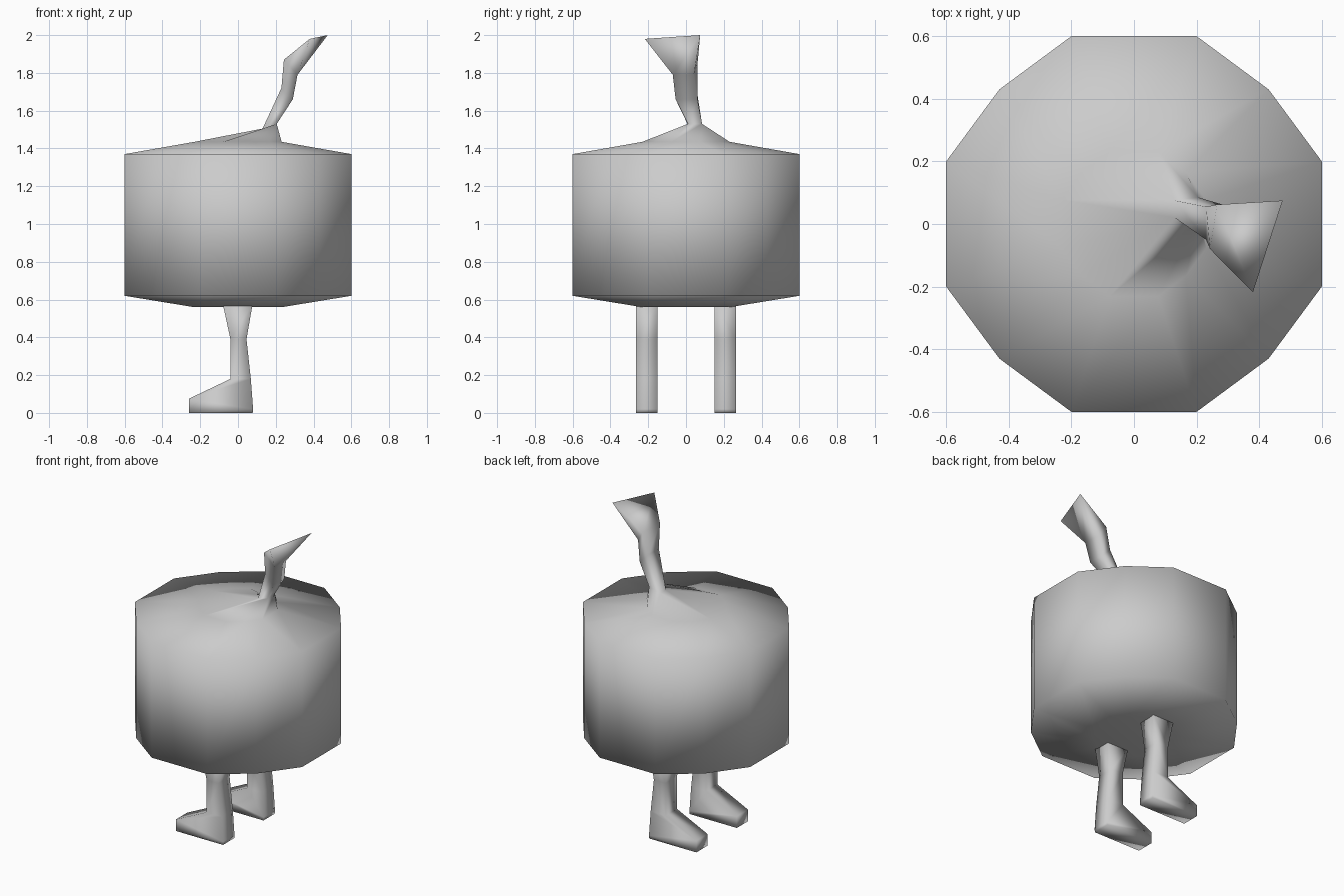
import bpy, bmesh

if "Cube" in bpy.data.objects:
    bpy.data.objects.remove(bpy.data.objects["Cube"])

grey = bpy.data.materials.new("plain grey")
grey.diffuse_color = (0.6, 0.6, 0.6, 1)
grey.use_nodes = True
grey.node_tree.nodes["Principled BSDF"].inputs["Base Color"].default_value = grey.diffuse_color


def finish(bm, name):
    bmesh.ops.remove_doubles(bm, verts=bm.verts, dist=0.0005)
    bmesh.ops.recalc_face_normals(bm, faces=bm.faces)
    me = bpy.data.meshes.new(name)
    bm.to_mesh(me)
    bm.free()
    me.materials.append(grey)
    me.shade_smooth()
    ob = bpy.data.objects.new(name, me)
    bpy.context.collection.objects.link(ob)
    return ob


def loft(bm, rings):
    """Skin a list of rings with equal point counts, merging repeated points."""
    cache = {}

    def vert(p):
        if p not in cache:
            cache[p] = bm.verts.new(p)
        return cache[p]

    def face(pts):
        vs = []
        for p in pts:
            v = vert(p)
            if v not in vs:
                vs.append(v)
        if len(vs) > 2:
            bm.faces.new(vs)

    n = len(rings[0])
    for a, b in zip(rings, rings[1:]):
        for i in range(n):
            j = (i + 1) % n
            face([a[i], a[j], b[j], b[i]])
    face(rings[0])
    face(rings[-1])


# Twelve-sided outline, three points per quadrant, counter-clockwise
quarter = [(0.6, 0.2), (0.43, 0.43), (0.2, 0.6)]
outline = []
for _ in range(4):
    outline += quarter
    quarter = [(-y, x) for x, y in quarter]


def body_ring(scale, z):
    return [(x * scale, y * scale, z) for x, y in outline]


def stem_ring(*corners):
    return [c for c in corners for _ in range(3)]


# Body drum flowing into the bent stem and its flared leaf tip
bm = bmesh.new()
tip_back, tip_front = (0.475, 0.075, 2.0), (0.38, -0.218, 1.98)
loft(bm, [
    body_ring(0.39, 0.56),
    body_ring(1, 0.62),
    body_ring(1, 1.37),
    body_ring(0.385, 1.435),
    stem_ring((0.205, 0.085, 1.53), (0.13, 0.075, 1.505), (0.13, 0.02, 1.505), (0.205, 0.01, 1.53)),
    stem_ring((0.29, 0.06, 1.66), (0.23, 0.055, 1.72), (0.23, -0.05, 1.72), (0.29, -0.055, 1.66)),
    stem_ring((0.315, 0.042, 1.79), (0.265, 0.062, 1.86), (0.243, -0.08, 1.87), (0.315, -0.07, 1.79)),
    stem_ring(tip_back, tip_back, tip_front, tip_front),
])
finish(bm, "body_and_stem")

# Legs with feet: stacked rectangular sections given as (x toe, z toe, x heel, z heel)
sections = [(-0.26, 0.0, 0.078, 0.0), (-0.26, 0.075, 0.08, 0.02),
            (-0.04, 0.18, 0.068, 0.18), (-0.04, 0.39, 0.045, 0.39),
            (-0.08, 0.575, 0.077, 0.575)]
for side, name in ((-1, "front_leg"), (1, "back_leg")):
    inner, outer = 0.15 * side, 0.265 * side
    bm = bmesh.new()
    loft(bm, [[(x0, inner, z0), (x0, outer, z0), (x1, outer, z1), (x1, inner, z1)]
              for x0, z0, x1, z1 in sections])
    finish(bm, name)
